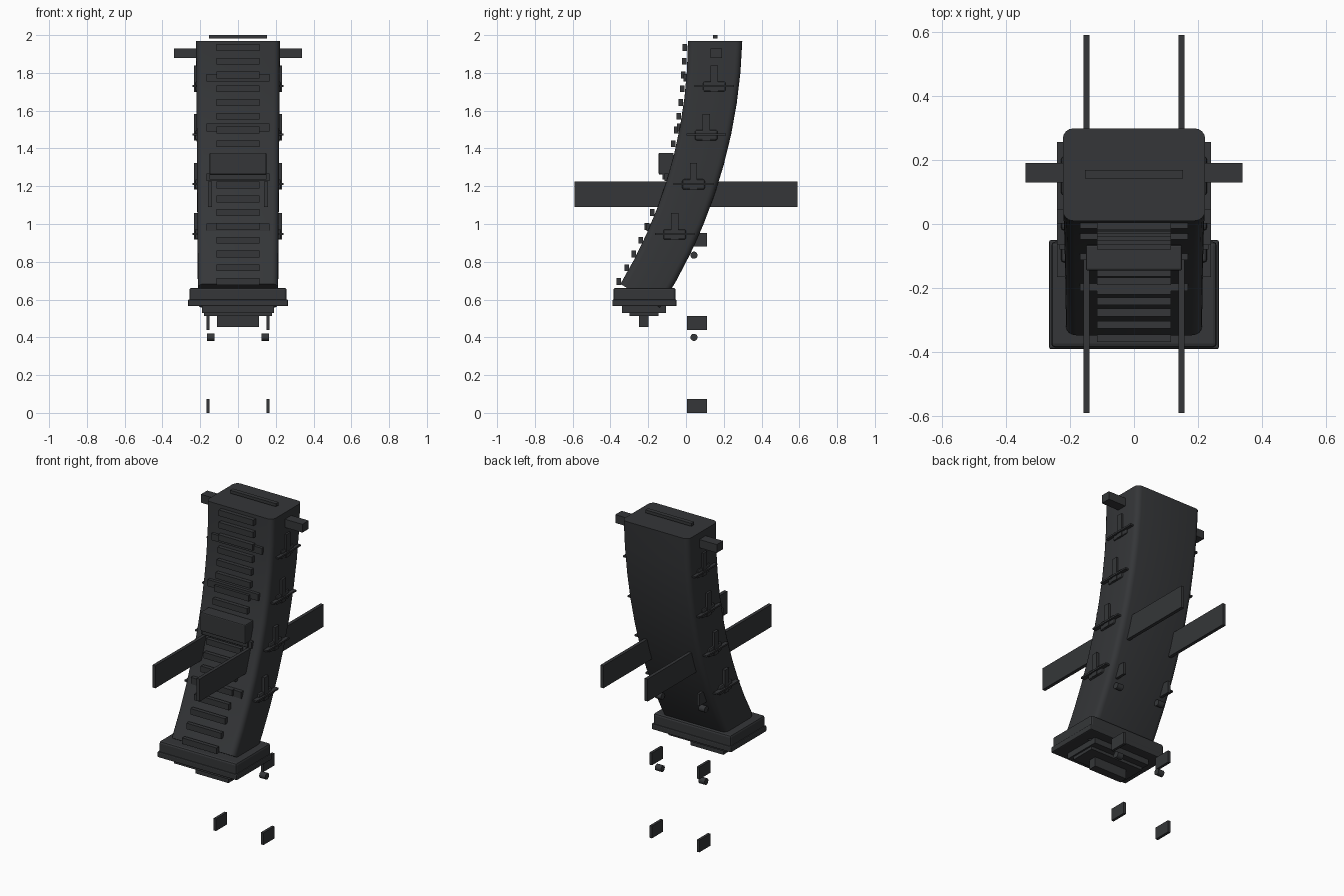
import bpy, bmesh, math

if "Cube" in bpy.data.objects:
    bpy.data.objects.remove(bpy.data.objects["Cube"])

COL = (0.035, 0.037, 0.04, 1)
mat = bpy.data.materials.new("dark_polymer")
mat.diffuse_color = COL
mat.use_nodes = True
mat.node_tree.nodes["Principled BSDF"].inputs["Base Color"].default_value = mat.diffuse_color


def finish(name, bm):
    bmesh.ops.recalc_face_normals(bm, faces=bm.faces)
    me = bpy.data.meshes.new(name)
    bm.to_mesh(me)
    bm.free()
    ob = bpy.data.objects.new(name, me)
    bpy.context.collection.objects.link(ob)
    me.materials.append(mat)
    return ob


def box(name, x, y, z, bevel=0.0):
    """Box from (min, max) ranges on each axis."""
    bm = bmesh.new()
    bmesh.ops.create_cube(bm, size=1)
    for v in bm.verts:
        v.co = [r[0] + (c + 0.5) * (r[1] - r[0]) for c, r in zip(v.co, (x, y, z))]
    ob = finish(name, bm)
    if bevel:
        m = ob.modifiers.new("bevel", 'BEVEL')
        m.width, m.segments = bevel, 2
    return ob


def pair(name, x, y, z, bevel=0.0):
    for label, s in (("right", 1), ("left", -1)):
        box(f"{name}_{label}", sorted((s * x[0], s * x[1])), y, z, bevel)


# The front edge follows an arc from the vertical top to the leaning bottom
R, TOP, END = 2.5, 1.97, math.radians(31)


def front_y(z):
    return 0.01 - R + math.sqrt(R * R - (TOP - z) ** 2)


def section(hw, depth, r=0.032, n=4):
    """Rounded rectangle: x across, d from the front edge to the back."""
    pts = []
    for cx, cd, a0 in ((hw - r, depth - r, 0), (r - hw, depth - r, 90),
                       (r - hw, r, 180), (hw - r, r, 270)):
        for i in range(n + 1):
            a = math.radians(a0 + 90 * i / n)
            pts.append((cx + r * math.cos(a), cd + r * math.sin(a)))
    return pts


# Curved, tapering body
bm = bmesh.new()
rings, STEPS = [], 9
for k in range(STEPS + 1):
    f = k / STEPS
    t = END * f
    rings.append([bm.verts.new((x, 0.01 - R + (R + d) * math.cos(t), TOP - (R + d) * math.sin(t)))
                  for x, d in section(0.222 - 0.01 * f, 0.288 - 0.043 * f)])
for a, b in zip(rings, rings[1:]):
    for i in range(len(a)):
        j = (i + 1) % len(a)
        bm.faces.new((a[i], a[j], b[j], b[i]))
bm.faces.new(rings[0])
bm.faces.new(rings[-1])
body = finish("curved_body", bm)
bpy.context.view_layer.objects.active = body
body.select_set(True)
bpy.ops.object.shade_smooth_by_angle(angle=math.radians(30))

# Narrow front ribs and wide front bands
for i in range(18):
    z = 1.935 - i * 0.0729
    y = front_y(z) - 0.02
    box(f"front_rib_{i}", (-0.115, 0.115), (y - 0.009, y + 0.015), (z - 0.018, z + 0.018))
for i in range(4):
    z = 1.775 - i * 0.264
    y = front_y(z) - 0.008
    box(f"front_band_{i}", (-0.168, 0.168), (y - 0.008, y + 0.025), (z - 0.02, z + 0.02))

# Raised cross details down both sides
for i, (y, z) in enumerate(((0.15, 1.73), (0.107, 1.473), (0.04, 1.212), (-0.06, 0.947))):
    pair(f"side_upright_{i}", (0.2, 0.232), (y - 0.019, y + 0.019), (z - 0.03, z + 0.11))
    pair(f"side_blade_{i}", (0.2, 0.24), (y - 0.105, y + 0.105), (z - 0.005, z + 0.005))
    pair(f"side_boss_{i}", (0.2, 0.228), (y - 0.06, y + 0.06), (z - 0.03, z + 0.025), 0.01)

# Top lugs and top slot strip
pair("top_lug", (0.2, 0.338), (0.13, 0.19), (1.88, 1.93))
box("top_strip", (-0.153, 0.153), (0.142, 0.168), (1.982, 2.0))

# Front block and the two long fins
box("front_block", (-0.15, 0.15), (-0.145, -0.065), (1.262, 1.377), 0.006)
box("front_block_foot", (-0.15, 0.15), (-0.125, -0.08), (1.235, 1.265))
pair("long_fin", (0.138, 0.158), (-0.59, 0.59), (1.09, 1.225))

# Base plate with stepped underside
box("base_plate", (-0.258, 0.258), (-0.385, -0.055), (0.575, 0.662), 0.012)
box("base_lip", (-0.265, 0.265), (-0.39, -0.05), (0.565, 0.6), 0.006)
box("base_step", (-0.19, 0.19), (-0.34, -0.105), (0.53, 0.57))
box("base_inner_step", (-0.18, 0.18), (-0.3, -0.145), (0.512, 0.54))
box("base_catch", (-0.11, 0.11), (-0.248, -0.198), (0.455, 0.53))

# Separate small tabs and pins below and inside
for i, z in enumerate((0.0, 0.44, 0.88)):
    pair(f"small_tab_{i}", (0.15, 0.166), (0.005, 0.11), (z, z + 0.073))
for i, z in enumerate((0.4, 0.835)):
    for label, s in (("right", 1), ("left", -1)):
        bpy.ops.mesh.primitive_cylinder_add(vertices=16, radius=0.019, depth=0.04,
                                            location=(s * 0.145, 0.042, z),
                                            rotation=(0, math.pi / 2, 0))
        pin = bpy.context.object
        pin.name = f"small_pin_{i}_{label}"
        pin.data.materials.append(mat)
        bpy.ops.object.shade_smooth_by_angle()
